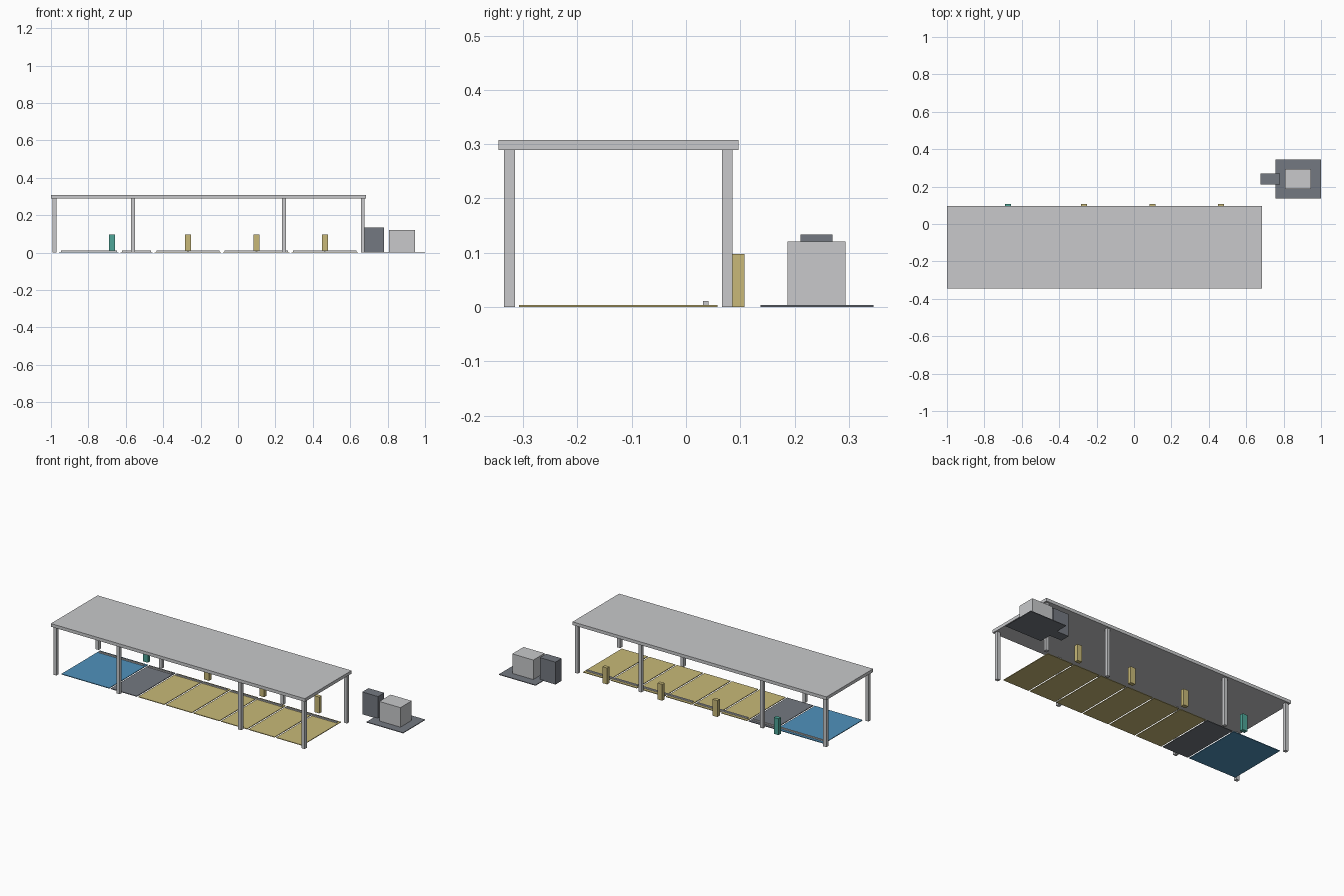
import bpy

if "Cube" in bpy.data.objects:
    bpy.data.objects.remove(bpy.data.objects["Cube"])


def srgb(r, g, b):
    f = lambda c: c / 12.92 if c <= 0.04045 else ((c + 0.055) / 1.055) ** 2.4
    return (f(r / 255), f(g / 255), f(b / 255), 1.0)


def material(name, rgb):
    m = bpy.data.materials.new(name)
    m.diffuse_color = srgb(*rgb)
    m.use_nodes = True
    m.node_tree.nodes["Principled BSDF"].inputs["Base Color"].default_value = m.diffuse_color
    return m


LIGHT = material("light_grey", (200, 201, 203))
DARK = material("dark_grey", (116, 121, 129))
YELLOW = material("sand_yellow", (200, 185, 120))
BLUE = material("bay_blue", (80, 146, 188))
TEAL = material("teal", (78, 166, 152))


def box(name, x, y, z, mat):
    """Box from (min, max) ranges on each axis."""
    verts = [(a, b, c) for a in x for b in y for c in z]
    faces = [(0, 1, 3, 2), (4, 6, 7, 5), (0, 4, 5, 1),
             (2, 3, 7, 6), (0, 2, 6, 4), (1, 5, 7, 3)]
    me = bpy.data.meshes.new(name)
    me.from_pydata(verts, [], faces)
    me.materials.append(mat)
    ob = bpy.data.objects.new(name, me)
    bpy.context.collection.objects.link(ob)
    return ob


# Flat canopy roof
box("canopy_roof", (-1.0, 0.685), (-0.345, 0.097), (0.289, 0.308), LIGHT)

# Two rows of four posts
for row, y in (("front", -0.325), ("back", 0.076)):
    for i, x in enumerate((-0.981, -0.561, 0.246, 0.667)):
        box(f"{row}_post_{i + 1}", (x - 0.01, x + 0.01), (y - 0.01, y + 0.01),
            (0, 0.289), LIGHT)

# Parking bays: wide accessible bay, aisle, then six standard bays
PITCH, GAP = 0.183, 0.01
BAY_Y, BAY_Z = (-0.308, 0.058), (0, 0.004)


def bay(name, x0, x1, mat):
    box(name, (x0 + GAP / 2, x1 - GAP / 2), BAY_Y, BAY_Z, mat)


def wheel_stop(name, x0, x1):
    box(name, (x0 + 0.014, x1 - 0.014), (0.031, 0.041), (0.004, 0.011), LIGHT)


START = -0.451
AISLE = START - PITCH
bay("accessible_bay", -0.961, AISLE, BLUE)
bay("access_aisle", AISLE, START, DARK)
wheel_stop("accessible_wheel_stop", -0.961, AISLE)
wheel_stop("aisle_wheel_stop", AISLE, START)
for i in range(6):
    bay(f"standard_bay_{i + 1}", START + i * PITCH, START + (i + 1) * PITCH, YELLOW)


# Charger pedestals behind the bays
def charger(name, x, mat):
    box(name, (x - 0.016, x + 0.016), (0.085, 0.108), (0, 0.098), mat)


charger("accessible_charger", -0.674, TEAL)
for i in range(3):
    x0 = START + 2 * i * PITCH
    wheel_stop(f"shared_wheel_stop_{i + 1}", x0, x0 + 2 * PITCH)
    charger(f"charger_{i + 1}", x0 + PITCH, YELLOW)

# Electrical equipment on its pad
box("equipment_pad", (0.757, 1.0), (0.137, 0.345), (0, 0.004), DARK)
box("transformer", (0.807, 0.947), (0.187, 0.294), (0.004, 0.121), LIGHT)
box("switch_cabinet", (0.677, 0.781), (0.211, 0.270), (0, 0.134), DARK)
